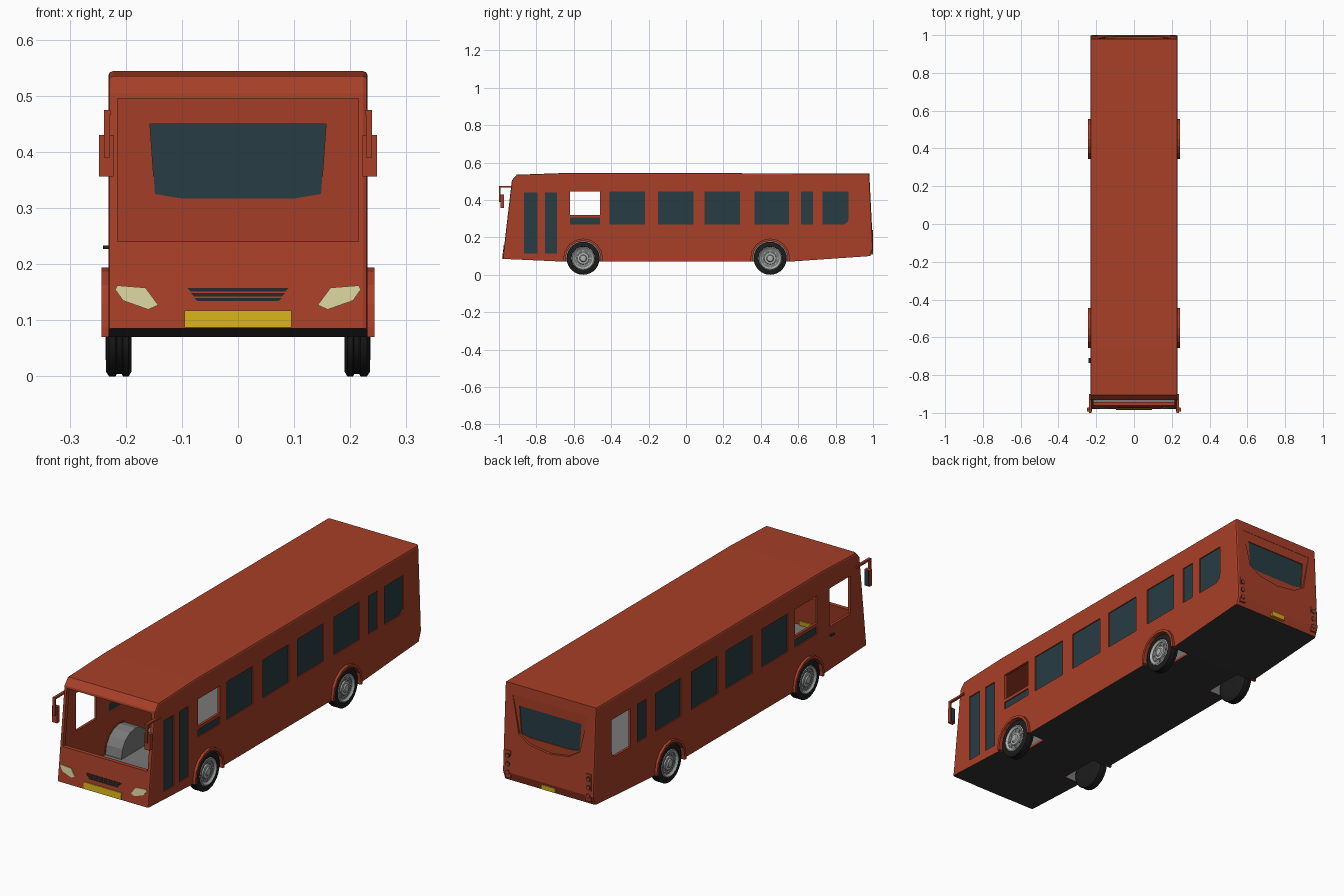
import bpy, bmesh, math

if "Cube" in bpy.data.objects:
    bpy.data.objects.remove(bpy.data.objects["Cube"])

def mat(name, r, g, b):
    m = bpy.data.materials.new(name)
    m.diffuse_color = (r, g, b, 1)
    m.use_nodes = True
    m.node_tree.nodes["Principled BSDF"].inputs["Base Color"].default_value = m.diffuse_color
    return m

RED = mat("body_red", 0.39, 0.05, 0.021)
UNDER = mat("underside_dark", 0.033, 0.033, 0.035)
GREY = mat("floor_grey", 0.19, 0.19, 0.19)
GLASS = mat("window_glass", 0.02, 0.045, 0.056)
YELLOW = mat("plate_yellow", 0.64, 0.42, 0.01)
CREAM = mat("headlight_cream", 0.68, 0.64, 0.34)
TYRE = mat("tyre_black", 0.012, 0.012, 0.012)
SILVER = mat("rim_silver", 0.42, 0.45, 0.43)
STEEL = mat("hub_steel", 0.18, 0.20, 0.19)
TRIM = mat("trim_black", 0.02, 0.02, 0.022)

def finish(bm, name, *mats):
    bmesh.ops.recalc_face_normals(bm, faces=bm.faces)
    me = bpy.data.meshes.new(name)
    bm.to_mesh(me)
    bm.free()
    for m in mats:
        me.materials.append(m)
    ob = bpy.data.objects.new(name, me)
    bpy.context.collection.objects.link(ob)
    return ob

def loft(name, rings, m):
    bm = bmesh.new()
    vs = [[bm.verts.new(c) for c in r] for r in rings]
    n = len(vs[0])
    bm.faces.new(vs[0])
    bm.faces.new(vs[-1])
    for a, b in zip(vs, vs[1:]):
        for i in range(n):
            bm.faces.new((a[i], a[(i + 1) % n], b[(i + 1) % n], b[i]))
    return finish(bm, name, m)

def prism(name, pts, axis, lo, hi, m=RED):
    f = (lambda a: [(a, p, q) for p, q in pts]) if axis == 'x' else (lambda a: [(p, a, q) for p, q in pts])
    return loft(name, [f(lo), f(hi)], m)

def rect(p0, p1, q0, q1):
    return [(p0, q0), (p1, q0), (p1, q1), (p0, q1)]

def box(name, x0, x1, y0, y1, z0, z1, m=RED):
    return prism(name, rect(y0, y1, z0, z1), 'x', x0, x1, m)

def lathe(name, cx, cy, cz, s, prof, m, n=28):
    rings = [[(cx + s * x, cy + r * math.cos(2 * math.pi * i / n), cz + r * math.sin(2 * math.pi * i / n))
              for i in range(n)] for x, r in prof]
    ob = loft(name, rings, m)
    bpy.ops.object.select_all(action='DESELECT')
    ob.select_set(True)
    bpy.context.view_layer.objects.active = ob
    bpy.ops.object.shade_smooth_by_angle(angle=math.radians(35))
    return ob

def cut(target, cutters):
    bm = bmesh.new()
    for c in cutters:
        bm.from_mesh(c.data)
        bpy.data.objects.remove(c)
    helper = finish(bm, "cutter", RED)
    helper.hide_render = True
    md = target.modifiers.new("cut", 'BOOLEAN')
    md.operation, md.solver, md.object = 'DIFFERENCE', 'EXACT', helper
    dg = bpy.context.evaluated_depsgraph_get()
    me = bpy.data.meshes.new_from_object(target.evaluated_get(dg))
    target.modifiers.clear()
    target.data = me
    bpy.data.objects.remove(helper)

def mirror_x(pts):
    return pts + [(-x, z) for x, z in reversed(pts) if x > 0]

def arch(cy, r, z0=0.07, n=8):
    p = [(cy + r, z0)]
    p += [(cy + r * math.cos(math.pi * i / n), 0.088 + r * math.sin(math.pi * i / n)) for i in range(n + 1)]
    return p + [(cy - r, z0)]

# body shell: side profile, rounded side edges, hollow inside
side = [(-.98, .085), (-.931, .505), (-.905, .535), (-.65, .544), (.98, .542),
        (1.0, .14), (.985, .10), (.55, .07), (-.65, .07)]
body = prism("body", side, 'x', -.231, .231)
bm = bmesh.new()
bm.from_mesh(body.data)
edges = [e for e in bm.edges if e.verts[0].co.x * e.verts[1].co.x > 0 and max(v.co.z for v in e.verts) > .12]
bmesh.ops.bevel(bm, geom=edges, offset=.008, segments=2, affect='EDGES', profile=.5)
bm.to_mesh(body.data)
bm.free()
cut(body, [prism("cavity", [(y * .98, .307 + (z - .307) * .95) for y, z in side], 'x', -.219, .219)])

# openings: windscreen, side windows, doors, wheel wells
WHEELS = (-.55, .45)
rear_side = [(.73, .27), (.845, .27), (.865, .285), (.87, .305), (.87, .445), (.73, .445)]
windows = [rect(a, b, .27, .445) for a, b in
           ((-.41, -.22), (-.15, .04), (.10, .29), (.365, .55), (.615, .68))]
windows.append(rect(-.62, -.46, .27, .305))
doors = [rect(-.865, -.795, .115, .44), rect(-.755, -.69, .115, .44)]
rear_win = mirror_x([(.10, .317), (.148, .325), (.157, .45)])
holes = [box("c", -.215, .215, -1.1, -.88, .24, .495),
         prism("c", rect(-.86, -.71, .27, .445), 'x', -.3, -.2)]
holes += [prism("c", w, 'x', -.3, .3) for w in windows + [rear_side, rect(-.62, -.46, .32, .445)]]
holes += [prism("c", d, 'x', .2, .3) for d in doors]
holes += [prism("c", rear_win, 'y', .92, 1.1)]
for s in (-1, 1):
    holes += [prism("c", arch(cy, .097, .0), 'x', s * .142, s * .3) for cy in WHEELS]
cut(body, holes)
rear_panel = mirror_x([(0, .275), (.10, .29), (.155, .325), (.19, .495)])
cut(body, [prism("c", rear_panel, 'y', .981, 1.1)])

# underside is dark, inner floor is grey
body.data.materials.clear()
for m in (RED, UNDER, GREY):
    body.data.materials.append(m)
for p in body.data.polygons:
    p.material_index = 0
    if p.normal.z < -.7 and p.center.z < .1:
        p.material_index = 1
    elif p.normal.z > .7 and p.center.z < .108:
        p.material_index = 2

# glass; the rear left window is open
for s in (-1, 1):
    for w in windows:
        prism("side_window", w, 'x', s * .222, s * .226, GLASS)
for w in doors:
    prism("door_glass", w, 'x', .222, .226, GLASS)
prism("rear_side_window", rear_side, 'x', .222, .226, GLASS)
prism("rear_window", rear_win, 'y', .972, .977, GLASS)

# wheels, arches and inner wheel boxes
for s in (-1, 1):
    for cy in WHEELS:
        inner = arch(cy, .094)[::-1]
        prism("wheel_arch", arch(cy, .106) + inner, 'x', s * .216, s * .243)
        prism("wheel_box", arch(cy, .1, .075) + inner, 'x', s * .142, s * .22, GREY)
        prism("wheel_box_side", arch(cy, .1, .075), 'x', s * .136, s * .142, GREY)
        lathe("tyre", 0, cy, .088, s, [(.19, .05), (.19, .08), (.195, .088), (.205, .088), (.207, .084),
              (.216, .084), (.218, .088), (.230, .088), (.235, .08), (.235, .063), (.223, .058)], TYRE)
        lathe("rim", 0, cy, .088, s, [(.218, .062), (.234, .062), (.236, .058), (.229, .049), (.225, .049)], SILVER)
        lathe("wheel_disc", 0, cy, .088, s, [(.22, .049), (.227, .049), (.225, .034)], STEEL)
        lathe("hub", 0, cy, .088, s, [(.22, .034), (.231, .031), (.232, .02), (.237, .016), (.238, .008)], SILVER, 16)
        for k in range(8):
            a = k * math.pi / 4
            lathe("wheel_nut", 0, cy + .041 * math.cos(a), .088 + .041 * math.sin(a), s,
                  [(.222, .004), (.23, .004)], SILVER, 6)

# front details follow the sloping front
def front_plate(name, pts, m, out=.003, back=.004):
    fy = lambda z: -.98 + (z - .085) * .1167
    return loft(name, [[(x, fy(z) - out, z) for x, z in pts], [(x, fy(z) + back, z) for x, z in pts]], m)

for s in (-1, 1):
    lamp = [(.215, .162), (.165, .158), (.142, .127), (.16, .119), (.205, .135), (.219, .155)]
    front_plate("headlight", [(s * x, z) for x, z in lamp], CREAM)
for i in range(3):
    z, w = .151 - .0085 * i, .09 - .006 * i
    front_plate("grille_slat", [(-w, z + .006), (w, z + .006), (w - .006, z), (-w + .006, z)], TRIM, .002)
front_plate("front_plate", rect(-.095, .095, .087, .117), YELLOW, .004, .024)

# rear lamps and plate
for s in (-1, 1):
    x0 = s * .205
    box("rear_lamp_housing", x0 - .014, x0 + .014, .975, .999, .115, .24)
    for z in (.14, .178, .216):
        for nm, r, y, m in (("lamp_ring", .012, 1.0, TRIM), ("lamp_lens", .008, 1.001, RED)):
            c = [(x0 + r * math.cos(k * math.pi / 6), z + r * math.sin(k * math.pi / 6)) for k in range(12)]
            prism(nm, c, 'y', .99, y, m)
box("rear_plate", -.035, .035, .985, 1.0, .108, .128, YELLOW)

# mirrors on arms, driver door handle
for s in (-1, 1):
    box("mirror_arm", s * .226, s * .238, -1.0, -.90, .466, .475)
    box("mirror_drop", s * .228, s * .239, -1.0, -.991, .39, .475)
    box("mirror_case", s * .222, s * .248, -.993, -.974, .356, .43)
    box("mirror_glass", s * .225, s * .245, -.975, -.972, .36, .426, GLASS)
box("door_handle", -.241, -.228, -.735, -.71, .227, .233, TRIM)
